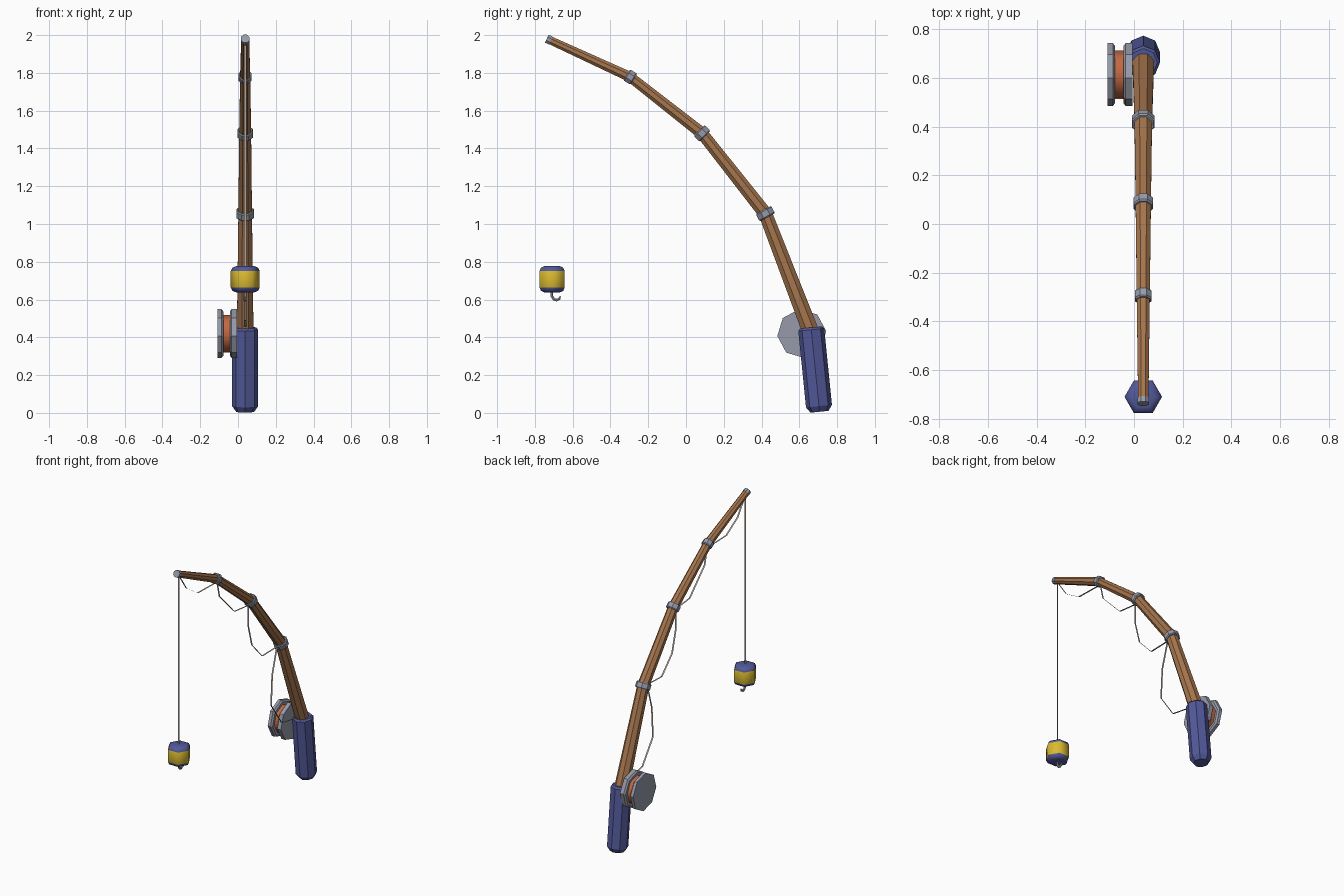
import bpy, bmesh, math
from mathutils import Vector

if "Cube" in bpy.data.objects:
    bpy.data.objects.remove(bpy.data.objects["Cube"])

CX = 0.038  # x of the rod plane


def mat(name, rgb):
    m = bpy.data.materials.new(name)
    m.diffuse_color = (*rgb, 1)
    m.use_nodes = True
    m.node_tree.nodes["Principled BSDF"].inputs["Base Color"].default_value = m.diffuse_color
    return m


WOOD = mat("wood", (0.38, 0.18, 0.075))
BLUE = mat("blue", (0.085, 0.10, 0.32))
GREY = mat("grey_metal", (0.31, 0.33, 0.40))
ORANGE = mat("orange_spool", (0.54, 0.14, 0.055))
YELLOW = mat("yellow", (0.70, 0.49, 0.03))
LINE = mat("line_grey", (0.42, 0.36, 0.32))


def make(name, bm, mats, smooth=0):
    bmesh.ops.recalc_face_normals(bm, faces=bm.faces)
    me = bpy.data.meshes.new(name)
    bm.to_mesh(me)
    bm.free()
    for m in mats:
        me.materials.append(m)
    ob = bpy.data.objects.new(name, me)
    bpy.context.collection.objects.link(ob)
    if smooth:
        bpy.ops.object.select_all(action='DESELECT')
        ob.select_set(True)
        bpy.context.view_layer.objects.active = ob
        bpy.ops.object.shade_smooth_by_angle(angle=math.radians(smooth))
    return ob


def P(y, z, x=CX):
    return Vector((x, y, z))


def sweep(name, pts, radii, sides, mats, u=Vector((1, 0, 0)), rule=None, turn=0.0, smooth=0):
    """Capped tube through pts with mitred bends; turn = 0 puts a corner along u."""
    bm = bmesh.new()
    rings = []
    n = len(pts)
    for i, p in enumerate(pts):
        a = (pts[i] - pts[i - 1]).normalized() if i else None
        b = (pts[i + 1] - pts[i]).normalized() if i < n - 1 else None
        t = ((a or b) + (b or a)).normalized()
        v = t.cross(u).normalized() / max(0.5, t.dot(a or b))
        rings.append([bm.verts.new(p + radii[i] * (u * math.cos(k) + v * math.sin(k)))
                      for k in (2 * math.pi * (j + turn) / sides for j in range(sides))])
    for r, s in zip(rings, rings[1:]):
        for j in range(sides):
            k = (j + 1) % sides
            bm.faces.new((r[j], r[k], s[k], s[j]))
    bm.faces.new(rings[0])
    bm.faces.new(rings[-1])
    if rule:
        for f in bm.faces:
            f.material_index = rule(f.calc_center_median())
    return make(name, bm, mats, smooth)


def ribbon(name, yz, w=0.006):
    """Flat strip of fishing line, facing along the rod plane."""
    bm = bmesh.new()
    rows = [(bm.verts.new(P(y, z, CX - w)), bm.verts.new(P(y, z, CX + w))) for y, z in yz]
    for a, b in zip(rows, rows[1:]):
        bm.faces.new((a[0], a[1], b[1], b[0]))
    return make(name, bm, [LINE])


# Handle with chamfered ends
bot, top = P(0.707, 0.006), P(0.662, 0.452)
axis = (top - bot).normalized()
length = (top - bot).length
sweep("handle", [bot + axis * d for d in (0, 0.03, length - 0.012, length)],
      [0.048, 0.069, 0.069, 0.058], 8, [BLUE])

# Bent tapering rod
rod = [P(0.672, 0.40), P(0.42, 1.055), P(0.085, 1.48), P(-0.295, 1.778), P(-0.726, 1.976)]
sweep("rod", rod, [0.048, 0.039, 0.034, 0.029, 0.023], 8, [WOOD], turn=0.5)

# Guide rings at the bends and the tip
for i, r in ((1, 0.050), (2, 0.044), (3, 0.037)):
    t = (rod[i + 1] - rod[i - 1]).normalized()
    sweep(f"guide_ring_{i}", [rod[i] + t * d for d in (-0.022, -0.016, 0.016, 0.022)],
          [r - 0.005, r, r, r - 0.005], 8, [GREY], turn=0.5)
t = (rod[4] - rod[3]).normalized()
sweep("tip_ring", [rod[4] - t * 0.012, rod[4] + t * 0.012], [0.025, 0.025], 8, [GREY], turn=0.5)


# Reel: two flanges, chamfered towards the spool between them
def disc(name, xs, rs, m, smooth=0):
    sweep(name, [P(0.613, 0.42, x) for x in xs], rs, 8, [m], u=axis, smooth=smooth)


disc("reel_outer_flange", (-0.108, -0.087, -0.078), (0.13, 0.13, 0.118), GREY)
disc("reel_inner_flange", (-0.043, -0.034, -0.006), (0.118, 0.13, 0.13), GREY)
disc("reel_spool", (-0.080, -0.041), (0.10, 0.10), ORANGE, 50)

# Fishing line: sagging spans, then the drop to the float
ribbon("line_span_reel", [(0.62, 0.455), (0.43, 0.49), (0.313, 0.655), (0.325, 0.865), (0.378, 1.045)])
ribbon("line_span_low", [(0.378, 1.045), (0.215, 1.04), (0.10, 1.16), (0.057, 1.32), (0.06, 1.455)])
ribbon("line_span_mid", [(0.06, 1.455), (-0.095, 1.472), (-0.26, 1.64), (-0.287, 1.752)])
ribbon("line_span_top", [(-0.287, 1.752), (-0.50, 1.757), (-0.625, 1.835), (-0.715, 1.965)])
ribbon("line_drop", [(-0.71, 1.975), (-0.71, 0.77)])

# Float: yellow band between blue ends
prof = [(0.048, 0.638), (0.068, 0.646), (0.077, 0.664), (0.077, 0.75), (0.068, 0.769), (0.048, 0.777)]
sweep("float", [P(-0.709, z) for r, z in prof], [r for r, z in prof], 6, [BLUE, YELLOW],
      rule=lambda c: int(0.67 < c.z < 0.745), smooth=65)

# Hook
hook = [(-0.71, 0.645), (-0.71, 0.618), (-0.70, 0.602), (-0.685, 0.597), (-0.67, 0.604), (-0.665, 0.618)]
sweep("hook", [P(y, z) for y, z in hook], [0.008, 0.008, 0.008, 0.008, 0.007, 0.003], 6, [GREY])
